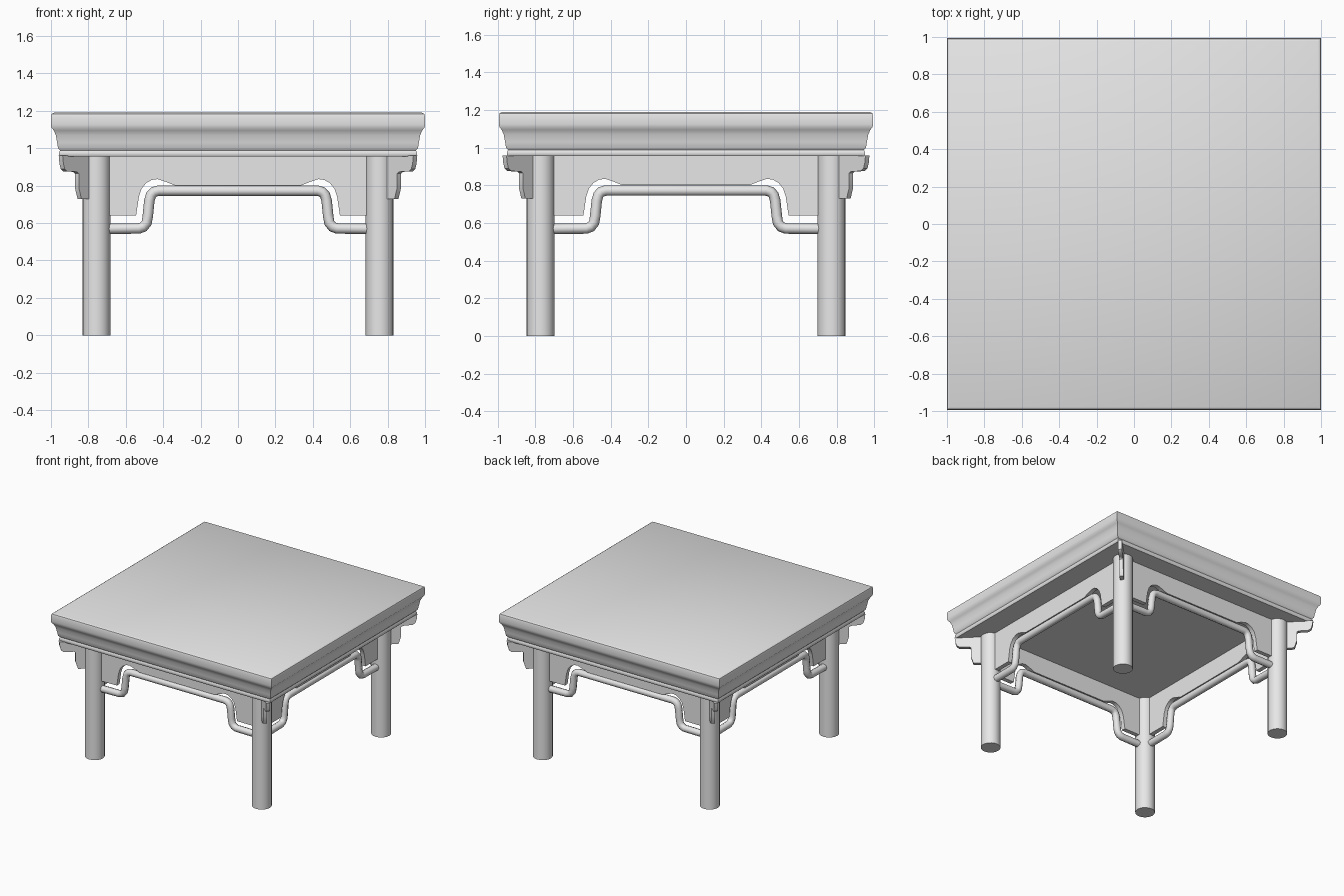
import bpy
import bmesh
from math import pi, radians
from mathutils import Matrix, Vector

cube = bpy.data.objects.get("Cube")
if cube:
    bpy.data.objects.remove(cube, do_unlink=True)

grey = bpy.data.materials.new("plain grey")
grey.use_nodes = True
grey.diffuse_color = (0.8, 0.8, 0.8, 1)
grey.node_tree.nodes["Principled BSDF"].inputs["Base Color"].default_value = (0.8, 0.8, 0.8, 1)

LEG_X, LEG_Y, LEG_R = 0.757, 0.773, 0.074
UNDERSIDE = 0.955


def add_object(name, bm, smooth=True):
    bmesh.ops.recalc_face_normals(bm, faces=bm.faces)
    mesh = bpy.data.meshes.new(name)
    bm.to_mesh(mesh)
    bm.free()
    mesh.materials.append(grey)
    obj = bpy.data.objects.new(name, mesh)
    bpy.context.collection.objects.link(obj)
    if smooth:
        bpy.ops.object.select_all(action="DESELECT")
        obj.select_set(True)
        bpy.context.view_layer.objects.active = obj
        bpy.ops.object.shade_smooth_by_angle(angle=radians(35))
    return obj


def plate(name, outline, thickness, matrix):
    """Upright plate: outline in local x and z, thickness along local y."""
    bm = bmesh.new()
    face = bm.faces.new([bm.verts.new((x, -thickness / 2, z)) for x, z in outline])
    new = bmesh.ops.extrude_face_region(bm, geom=[face])["geom"]
    moved = [v for v in new if isinstance(v, bmesh.types.BMVert)]
    bmesh.ops.translate(bm, verts=moved, vec=(0, thickness, 0))
    bm.transform(matrix)
    return add_object(name, bm)


def rod(name, path, radius, matrix):
    """Round bar swept along a path in local x and z."""
    curve = bpy.data.curves.new(name, "CURVE")
    curve.dimensions = "3D"
    curve.bevel_depth = radius
    curve.bevel_resolution = 2
    curve.use_fill_caps = True
    spline = curve.splines.new("POLY")
    spline.points.add(len(path) - 1)
    for point, (x, z) in zip(spline.points, path):
        point.co = (*(matrix @ Vector((x, 0, z))), 1)
    spline.use_smooth = True
    curve.materials.append(grey)
    obj = bpy.data.objects.new(name, curve)
    bpy.context.collection.objects.link(obj)


def mirrored(half):
    return half + [(-x, z) for x, z in reversed(half)]


# Moulded square top, lofted from its edge profile
edge = [(0.95, UNDERSIDE), (0.957, 0.965), (0.957, 0.978), (0.951, 0.988),
        (0.962, 1.0), (0.967, 1.03), (0.974, 1.07), (0.985, 1.095),
        (0.997, 1.11), (1.0, 1.125), (1.0, 1.17), (0.996, 1.183), (0.984, 1.19)]
bm = bmesh.new()
rings = [[bm.verts.new((sx * r, sy * (r - 0.006), z))
          for sx, sy in ((-1, -1), (1, -1), (1, 1), (-1, 1))] for r, z in edge]
for low, high in zip(rings, rings[1:]):
    for i in range(4):
        j = (i + 1) % 4
        bm.faces.new((low[i], low[j], high[j], high[i]))
bm.faces.new(rings[0])
bm.faces.new(rings[-1])
add_object("table_top", bm)

# Round legs and the stepped corner brackets outside them
bracket = [(0.05, 0.73), (0.128, 0.73), (0.135, 0.75), (0.148, 0.79), (0.148, 0.865),
           (0.16, 0.874), (0.235, 0.876), (0.255, 0.89), (0.265, 0.92), (0.27, 0.96),
           (0.05, 0.96)]
for side, sx in (("left", 1), ("right", -1)):
    for end, sy in (("front", -1), ("back", 1)):
        at = Matrix.Translation((sx * LEG_X, sy * LEG_Y, 0))
        bm = bmesh.new()
        bmesh.ops.create_cone(bm, cap_ends=True, segments=20, radius1=LEG_R,
                              radius2=LEG_R, depth=0.96,
                              matrix=at @ Matrix.Translation((0, 0, 0.48)))
        add_object(f"{end}_{side}_leg", bm)
        turn = Vector((1, 0)).angle_signed(Vector((sx, sy)))
        plate(f"{end}_{side}_corner_bracket", bracket, 0.03,
              at @ Matrix.Rotation(-turn, 4, "Z"))

# Shaped aprons and the stepped rods that follow them
apron_half = [(-0.545, 0.64), (-0.53, 0.74), (-0.515, 0.785), (-0.49, 0.815),
              (-0.46, 0.831), (-0.43, 0.835), (-0.39, 0.822), (-0.34, 0.802)]
rod_half = [(-0.53, 0.571), (-0.505, 0.58), (-0.488, 0.602), (-0.482, 0.64),
            (-0.474, 0.72), (-0.465, 0.75), (-0.45, 0.766), (-0.425, 0.773)]
for name, angle, offset, reach in (("front", 0, LEG_Y, LEG_X), ("left", pi / 2, LEG_X, LEG_Y),
                                   ("back", pi, LEG_Y, LEG_X), ("right", -pi / 2, LEG_X, LEG_Y)):
    place = Matrix.Rotation(angle, 4, "Z") @ Matrix.Translation((0, -offset, 0))
    inner = reach - 0.03
    plate(name + "_apron", mirrored([(-inner, 0.96), (-inner, 0.64)] + apron_half), 0.035, place)
    rod(name + "_rod", mirrored([(-inner, 0.569)] + rod_half), 0.028, place)
